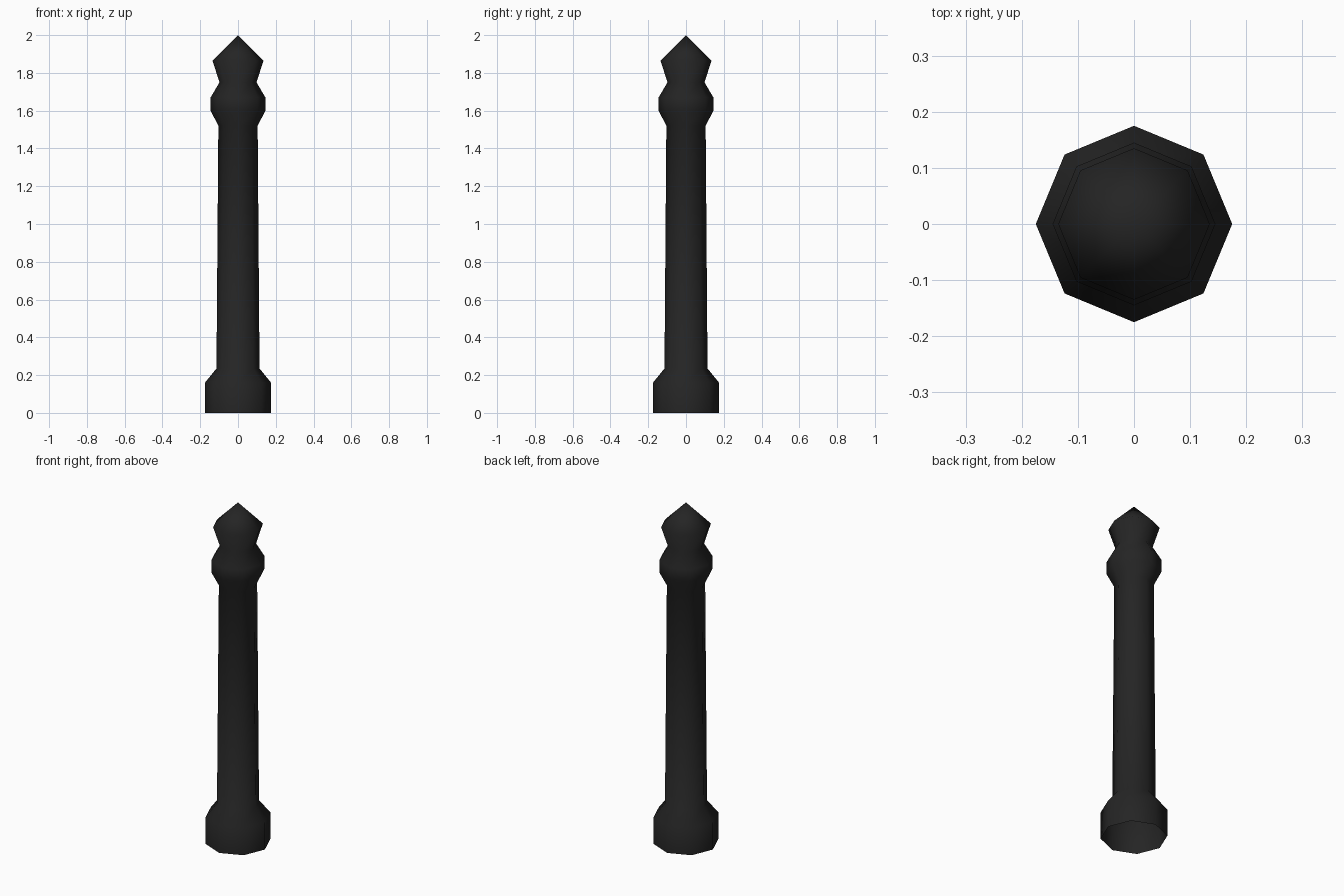
import bpy
import bmesh
from math import cos, sin, tau

cube = bpy.data.objects.get("Cube")
if cube:
    bpy.data.objects.remove(cube, do_unlink=True)

SIDES = 8

# Black paint
paint = bpy.data.materials.new("black_paint")
paint.use_nodes = True
colour = (0.018, 0.018, 0.018, 1)
paint.diffuse_color = colour
paint.node_tree.nodes["Principled BSDF"].inputs["Base Color"].default_value = colour

# Post outline as (radius, height): base, tapered shaft, collar, neck, finial
profile = [
    (0.175, 0), (0.175, 0.16), (0.114, 0.235),
    (0.104, 1.52), (0.145, 1.6), (0.145, 1.67),
    (0.098, 1.75), (0.135, 1.865),
]

bm = bmesh.new()
rings = [
    [bm.verts.new((r * cos(tau * i / SIDES), r * sin(tau * i / SIDES), z))
     for i in range(SIDES)]
    for r, z in profile
]

# Walls, open underneath
for low, high in zip(rings, rings[1:]):
    for i in range(SIDES):
        j = (i + 1) % SIDES
        bm.faces.new((low[i], low[j], high[j], high[i]))

# Pointed finial tip
tip = bm.verts.new((0, 0, 2))
for i in range(SIDES):
    bm.faces.new((rings[-1][i], rings[-1][(i + 1) % SIDES], tip))

for face in bm.faces:
    face.smooth = True

mesh = bpy.data.meshes.new("bollard_post")
bm.to_mesh(mesh)
bm.free()
mesh.materials.append(paint)
post = bpy.data.objects.new("bollard_post", mesh)
bpy.context.collection.objects.link(post)
